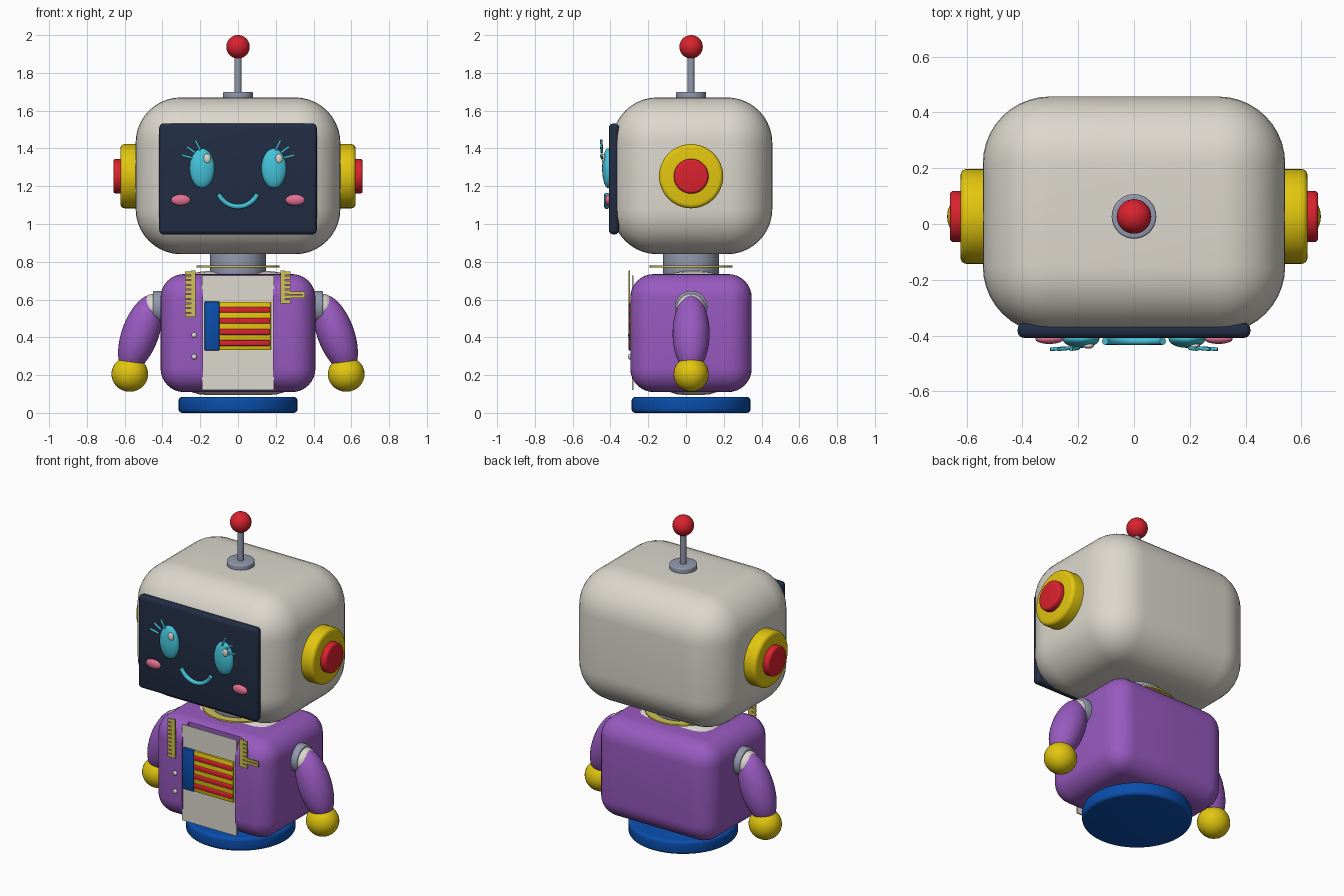
import bpy, bmesh, math
from mathutils import Matrix, Vector

if "Cube" in bpy.data.objects:
    bpy.data.objects.remove(bpy.data.objects["Cube"])

CY = 0.027  # depth centre of head, torso and base


def material(name, r, g, b):
    lin = [((c / 255 + 0.055) / 1.055) ** 2.4 if c > 10 else c / 255 / 12.92 for c in (r, g, b)]
    m = bpy.data.materials.new(name)
    m.diffuse_color = (*lin, 1)
    m.use_nodes = True
    m.node_tree.nodes["Principled BSDF"].inputs["Base Color"].default_value = m.diffuse_color
    return m


WHITE = material("warm_white", 220, 216, 206)
NAVY = material("navy", 34, 45, 68)
CYAN = material("cyan", 68, 196, 218)
PINK = material("pink", 226, 112, 146)
RED = material("red", 218, 34, 46)
YELLOW = material("yellow", 226, 198, 14)
GREY = material("steel_grey", 146, 153, 172)
PURPLE = material("purple", 152, 90, 192)
BLUE = material("blue", 10, 78, 172)
GOLD = material("pale_gold", 208, 194, 84)


def finish(name, bm, mat):
    me = bpy.data.meshes.new(name)
    bmesh.ops.recalc_face_normals(bm, faces=bm.faces)
    bm.to_mesh(me)
    bm.free()
    me.materials.append(mat)
    ob = bpy.data.objects.new(name, me)
    bpy.context.collection.objects.link(ob)
    smooth(ob)
    return ob


def smooth(ob):
    bpy.ops.object.select_all(action='DESELECT')
    ob.select_set(True)
    bpy.context.view_layer.objects.active = ob
    bpy.ops.object.shade_smooth_by_angle(angle=math.radians(35))


def box(name, x, y, z, mat, r=0.0, seg=3):
    """Box from (min, max) ranges, with rounded edges of radius r."""
    bm = bmesh.new()
    bmesh.ops.create_cube(bm, size=1)
    for v in bm.verts:
        v.co = Vector([(a + b) / 2 + c * (b - a) for (a, b), c in zip((x, y, z), v.co)])
    if r:
        bmesh.ops.bevel(bm, geom=bm.edges[:], offset=r, segments=seg, profile=0.5, affect='EDGES')
    return finish(name, bm, mat)


def ball(name, centre, radii, mat, tilt=0.0):
    bm = bmesh.new()
    bmesh.ops.create_uvsphere(bm, u_segments=32, v_segments=20, radius=1)
    bm.transform(Matrix.Translation(centre) @ Matrix.Rotation(tilt, 4, 'Y') @ Matrix.Diagonal((*radii, 1)))
    return finish(name, bm, mat)


def disc(name, start, axis, length, radius, mat, r=0.0):
    """Cylinder growing from start along axis, with rounded rims."""
    bm = bmesh.new()
    bmesh.ops.create_cone(bm, cap_ends=True, segments=48, radius1=radius, radius2=radius, depth=length)
    if r:
        rims = [e for e in bm.edges if abs(e.verts[0].co.z - e.verts[1].co.z) < 1e-5]
        bmesh.ops.bevel(bm, geom=rims, offset=r, segments=4, profile=0.5, affect='EDGES')
    d = Vector(axis).normalized()
    bm.transform(Matrix.Translation(Vector(start) + d * length / 2) @ d.to_track_quat('Z', 'Y').to_matrix().to_4x4())
    return finish(name, bm, mat)


# Head with screen
box("head", (-0.542, 0.542), (-0.392, 0.457), (0.84, 1.67), WHITE, 0.24, 10)
box("screen", (-0.417, 0.417), (-0.408, -0.355), (0.945, 1.532), NAVY, 0.022, 4)

# Antenna
disc("antenna_base", (0, CY, 1.655), (0, 0, 1), 0.045, 0.08, GREY, 0.008)
disc("antenna_stem", (0, CY, 1.69), (0, 0, 1), 0.22, 0.019, GREY)
ball("antenna_ball", (0, CY, 1.938), (0.062, 0.062, 0.062), RED)

# Mouth: a bent tube with round ends
curve = bpy.data.curves.new("smile", 'CURVE')
curve.dimensions = '3D'
curve.bevel_depth = 0.013
curve.bevel_resolution = 4
curve.use_fill_caps = True
spline = curve.splines.new('POLY')
N = 16
spline.points.add(N)
for i, p in enumerate(spline.points):
    t = i / N * 2 - 1
    a = t * math.radians(62)
    p.co = (0.117 * math.sin(a), -0.42, 1.217 - 0.125 * math.cos(a), 1)
spline.use_smooth = True
curve.materials.append(CYAN)
bpy.context.collection.objects.link(bpy.data.objects.new("smile", curve))

# Lash root and tip positions (x, z) for one eye
LASHES = [((0.200, 1.392), (0.226, 1.445)), ((0.228, 1.378), (0.272, 1.410)), ((0.243, 1.350), (0.300, 1.365))]

for side, s in (("right", 1), ("left", -1)):
    # Ears
    disc("ear_" + side, (s * 0.50, CY, 1.253), (s, 0, 0), 0.122, 0.17, YELLOW, 0.022)
    disc("ear_button_" + side, (s * 0.60, CY, 1.253), (s, 0, 0), 0.06, 0.092, RED, 0.014)

    # Eye, glint, cheek and lashes
    ball("eye_" + side, (s * 0.19, -0.412, 1.295), (0.066, 0.032, 0.105), CYAN)
    ball("glint_" + side, (s * 0.19 + 0.027, -0.437, 1.347), (0.019, 0.010, 0.025), WHITE)
    ball("cheek_" + side, (s * 0.303, -0.412, 1.127), (0.051, 0.018, 0.029), PINK)
    for i, (a, b) in enumerate(LASHES):
        root, tip = Vector((s * a[0], -0.445, a[1])), Vector((s * b[0], -0.449, b[1]))
        disc(f"lash_{side}_{i + 1}", root, tip - root, (tip - root).length, 0.0065, CYAN)

    # Arm: shoulder socket, white upper arm, sleeve and hand
    disc("shoulder_" + side, (s * 0.36, CY, 0.56), (s, 0, 0), 0.09, 0.086, GREY, 0.008)
    ball("upper_arm_" + side, (s * 0.447, CY, 0.553), (0.066, 0.077, 0.078), WHITE)
    ball("sleeve_" + side, (s * 0.517, CY, 0.42), (0.098, 0.098, 0.215), PURPLE, -s * math.radians(20))
    ball("hand_" + side, (s * 0.573, CY, 0.205), (0.097, 0.093, 0.093), YELLOW)

# Neck and necklace ring
disc("neck", (0, CY, 0.73), (0, 0, 1), 0.14, 0.148, GREY, 0.01)
ring = bmesh.new()
rows = []
for i in range(48):
    a = i / 48 * math.tau
    rows.append([ring.verts.new((r * math.cos(a), CY + r * math.sin(a), z))
                 for r, z in ((0.17, 0.769), (0.22, 0.769), (0.22, 0.779), (0.17, 0.779))])
for i in range(48):
    p, q = rows[i], rows[(i + 1) % 48]
    for k in range(4):
        ring.faces.new((p[k], p[(k + 1) % 4], q[(k + 1) % 4], q[k]))
finish("neck_ring", ring, GOLD)

# Torso: white body inside a purple jacket with a front slot
box("inner_body", (-0.37, 0.37), (-0.21, CY + 0.26), (0.095, 0.75), WHITE, 0.2, 8)
jacket = box("jacket", (-0.41, 0.41), (-0.295, 0.348), (0.11, 0.735), PURPLE, 0.125, 8)
cutter = box("slot_cutter", (-0.185, 0.185), (-0.5, -0.225), (0, 1), PURPLE)
mod = jacket.modifiers.new("slot", 'BOOLEAN')
mod.operation = 'DIFFERENCE'
mod.solver = 'EXACT'
mod.object = cutter
bpy.context.view_layer.objects.active = jacket
bpy.ops.object.modifier_apply(modifier=mod.name)
bpy.data.objects.remove(cutter)
smooth(jacket)

# Shirt panel filling the slot
box("shirt_panel", (-0.19, 0.19), (-0.286, -0.278), (0.122, 0.728), WHITE)

# Chest badge: yellow plate, blue block, red bars
box("badge_plate", (-0.172, 0.174), (-0.298, -0.28), (0.332, 0.588), YELLOW, 0.004, 2)
box("badge_block", (-0.177, -0.098), (-0.304, -0.28), (0.330, 0.590), BLUE, 0.006, 2)
for i in range(4):
    z = 0.370 + i * 0.0585
    box(f"badge_bar_{i + 1}", (-0.100, 0.170), (-0.305, -0.285), (z - 0.015, z + 0.015), RED, 0.007, 3)

# Jacket buttons
for i, z in enumerate((0.297, 0.412)):
    ball(f"jacket_button_{i + 1}", (-0.232, -0.297, z), (0.014, 0.01, 0.014), WHITE)


# Gold braid: a flat spine with a row of teeth
def braid(name, x0, x1, spine, z0, z1, count):
    y = (-0.305, -0.297)
    box(name + "_spine", spine, y, (z0, z1), GOLD)
    step = (z1 - z0) / count
    for i in range(count):
        box(f"{name}_tooth_{i + 1}", (x0, x1), y, (z0 + i * step, z0 + (i + 0.78) * step), GOLD)


braid("braid_left", -0.280, -0.240, (-0.250, -0.226), 0.508, 0.755, 10)
braid("braid_right", 0.236, 0.277, (0.224, 0.250), 0.580, 0.755, 7)
for i, z in enumerate((0.609, 0.628)):
    box(f"braid_bar_{i + 1}", (0.27, 0.352), (-0.305, -0.297), (z, z + 0.014), GOLD)
box("braid_bar_end", (0.342, 0.354), (-0.305, -0.297), (0.609, 0.642), GOLD)

# Base
disc("base", (0, CY, 0), (0, 0, 1), 0.084, 0.315, BLUE, 0.02)
